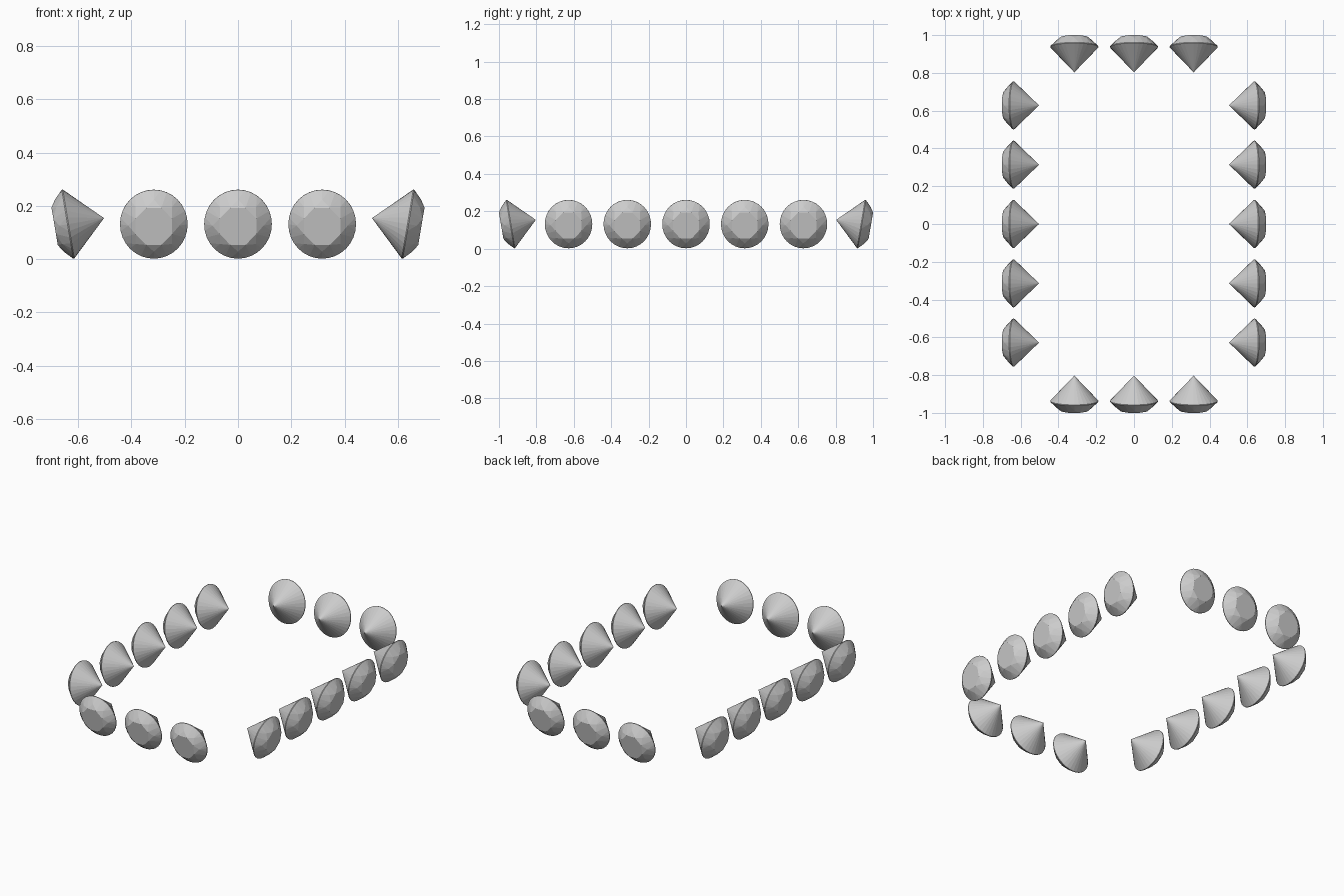
import bpy, bmesh
from math import cos, sin, pi, radians
from mathutils import Matrix, Vector

if "Cube" in bpy.data.objects:
    bpy.data.objects.remove(bpy.data.objects["Cube"])

RX, RZ = 0.127, 0.131      # girdle half width and half height


def ring(r, y, n, offset=0.0):
    return [Vector((RX * r * cos(2 * pi * (i + offset) / n), y,
                    RZ * r * sin(2 * pi * (i + offset) / n))) for i in range(n)]


# brilliant-cut stone: table facing -y, point facing +y
def gem_mesh():
    pts = ring(0.585, -0.051, 8, 0.5)          # flat table
    pts += ring(0.755, -0.0335, 8)             # star facet tips
    pts += ring(1.0, -0.002, 32)               # girdle
    pts += ring(1.0, 0.002, 32)
    pts.append(Vector((0, 0.137, 0)))          # point
    bm = bmesh.new()
    for p in pts:
        bm.verts.new(p)
    bmesh.ops.convex_hull(bm, input=bm.verts)
    bmesh.ops.dissolve_limit(bm, angle_limit=radians(1), verts=bm.verts, edges=bm.edges)
    bmesh.ops.recalc_face_normals(bm, faces=bm.faces)
    mesh = bpy.data.meshes.new("gem")
    bm.to_mesh(mesh)
    bm.free()
    return mesh


mesh = gem_mesh()


# each stone leans so that its table looks slightly downward
def place(name, x, y, turn):
    ob = bpy.data.objects.new(name, mesh)
    ob.matrix_world = (Matrix.Translation((x, y, 0.1315))
                       @ Matrix.Rotation(radians(turn), 4, 'Z')
                       @ Matrix.Rotation(radians(9.5), 4, 'X'))
    bpy.context.collection.objects.link(ob)


# short rows front and back
for i in range(-1, 2):
    place(f"front_gem_{i + 2}", i * 0.316, -0.938, 0)
    place(f"back_gem_{i + 2}", i * 0.316, 0.938, 180)

# long rows left and right
for i in range(-2, 3):
    place(f"right_gem_{i + 3}", 0.638, i * 0.314, 90)
    place(f"left_gem_{i + 3}", -0.638, i * 0.314, -90)
